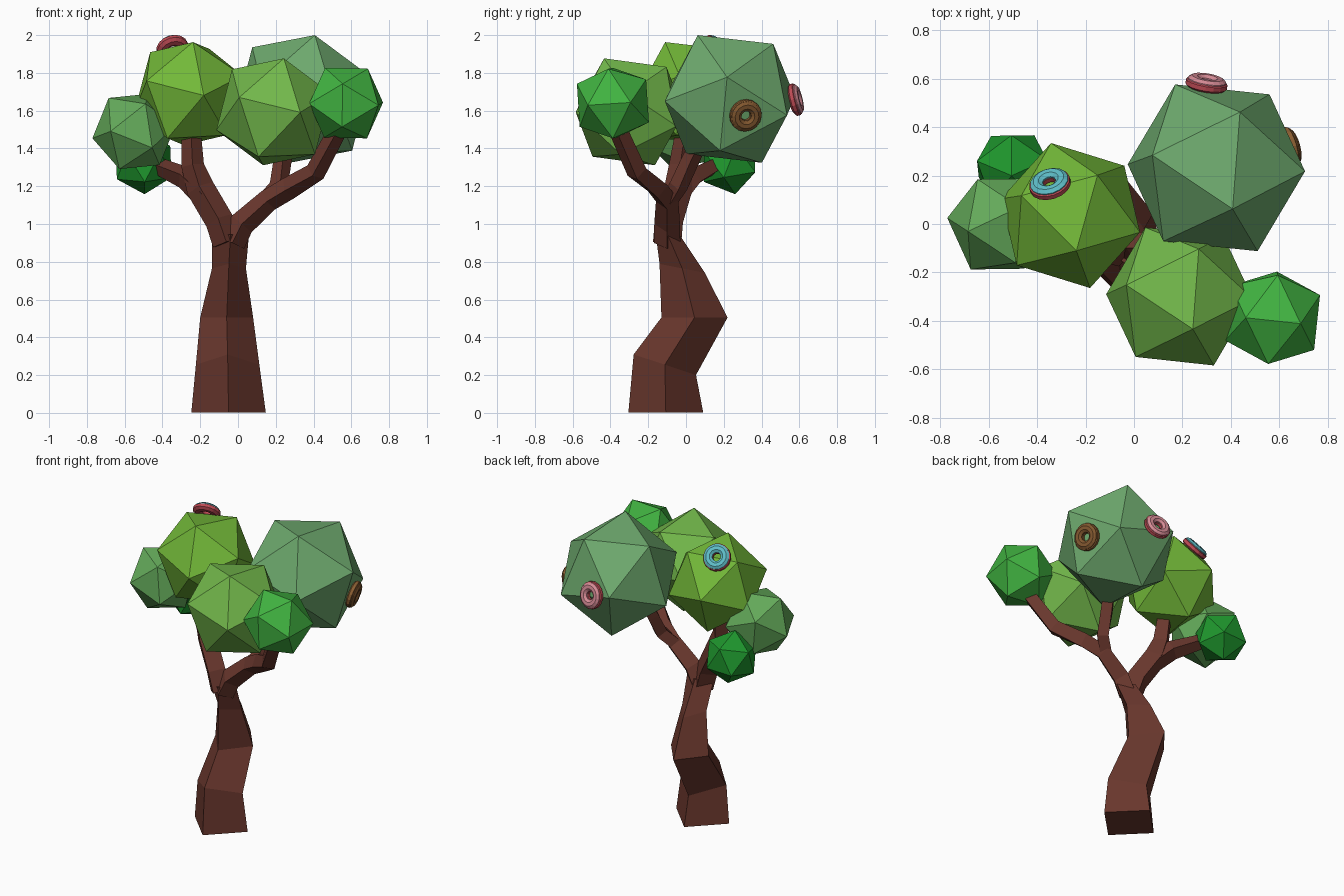
import bpy, bmesh, math
from mathutils import Vector, Matrix

if "Cube" in bpy.data.objects:
    bpy.data.objects.remove(bpy.data.objects["Cube"])


def material(name, rgb):
    m = bpy.data.materials.new(name)
    m.diffuse_color = (*rgb, 1)
    m.use_nodes = True
    m.node_tree.nodes["Principled BSDF"].inputs["Base Color"].default_value = m.diffuse_color
    return m


def finish(name, bm, mat):
    bmesh.ops.recalc_face_normals(bm, faces=bm.faces)
    me = bpy.data.meshes.new(name)
    bm.to_mesh(me)
    bm.free()
    ob = bpy.data.objects.new(name, me)
    me.materials.append(mat)
    bpy.context.collection.objects.link(ob)
    return ob


def loft(name, rings, mat):
    """Skin four-cornered rings into a closed limb."""
    bm = bmesh.new()
    rows = [[bm.verts.new(p) for p in r] for r in rings]
    for a, b in zip(rows, rows[1:]):
        for i in range(4):
            j = (i + 1) % 4
            bm.faces.new((a[i], a[j], b[j], b[i]))
    bm.faces.new(rows[0])
    bm.faces.new(rows[-1])
    return finish(name, bm, mat)


def branch(name, path, mat):
    """Square limb along points (x, y, z, radius)."""
    pts = [Vector(p[:3]) for p in path]
    rings = []
    for i, p in enumerate(pts):
        t = (pts[min(i + 1, len(pts) - 1)] - pts[max(i - 1, 0)]).normalized()
        u = t.cross(Vector((0, 1, 0))).normalized()
        v = u.cross(t)
        r = path[i][3]
        rings.append([p + u * r, p + v * r, p - u * r, p - v * r])
    return loft(name, rings, mat)


def frame(p, q):
    x = Vector(p).normalized()
    z = x.cross(Vector(q)).normalized()
    return Matrix((x, z.cross(x), z)).transposed()


def leaf_ball(name, centre, r, p, q, rgb):
    """Icosahedron turned so two adjacent corners point along p and q."""
    bm = bmesh.new()
    bmesh.ops.create_icosphere(bm, subdivisions=1, radius=r)
    bm.verts.ensure_lookup_table()
    a = bm.verts[0]
    b = a.link_edges[0].other_vert(a)
    rot = frame(p, q) @ frame(a.co, b.co).transposed()
    bmesh.ops.transform(bm, matrix=rot.to_4x4(), verts=bm.verts)
    bm.normal_update()
    normals = [f.normal.copy() for f in bm.faces]
    bmesh.ops.translate(bm, vec=centre, verts=bm.verts)
    finish(name, bm, material(name, rgb))
    return Vector(centre), r, normals


def torus(name, mat, major, minor, squash, lift, xf):
    bm = bmesh.new()
    n, k = 16, 8
    g = []
    for i in range(n):
        a = 2 * math.pi * i / n
        row = []
        for j in range(k):
            b = 2 * math.pi * (j + .5) / k
            d = major + minor * math.cos(b)
            row.append(bm.verts.new(xf @ Vector((d * math.cos(a), d * math.sin(a),
                                                 lift + squash * minor * math.sin(b)))))
        g.append(row)
    for i in range(n):
        for j in range(k):
            bm.faces.new((g[i][j], g[i - 1][j], g[i - 1][j - 1], g[i][j - 1]))
    finish(name, bm, mat)


def ring_cake(name, ball, pos, dough, icing):
    """Iced ring lying flat on the nearest face of a leaf ball."""
    c, r, normals = ball
    d = Vector(pos) - c
    nrm = max(normals, key=lambda n: n.dot(d))
    p = c + d + nrm * (r * .795 + .018 - d.dot(nrm))
    xf = Matrix.Translation(p) @ nrm.to_track_quat('Z', 'Y').to_matrix().to_4x4()
    torus(name + "_dough", dough, .056, .033, .75, 0, xf)
    torus(name + "_icing", icing, .054, .029, .75, .010, xf)


bark = material("bark", (.141, .038, .026))

# Crooked trunk: centre x, y, z, half width in x and y, slope along y
trunk = [(-.05, -.107, .003, .197, .198, 0),
         (-.055, -.112, .255, .168, .165, -.33),
         (-.06, .045, .505, .14, .175, 0),
         (-.048, -.02, .765, .09, .12, -.2),
         (-.04, -.098, .945, .098, .062, 0)]
loft("trunk", [[(x - a, y, z), (x, y - b, z - s * b), (x + a, y, z), (x, y + b, z + s * b)]
               for x, y, z, a, b, s in trunk], bark)

# Forked branches
limbs = {
    "left_branch": [(-.06, -.1, .9, .075), (-.1, -.09, 1.02, .075),
                    (-.2, -.04, 1.19, .075), (-.24, -.03, 1.31, .06), (-.25, 0, 1.52, .05)],
    "left_side_branch": [(-.17, -.06, 1.14, .065), (-.28, .03, 1.245, .06), (-.43, .16, 1.31, .045)],
    "right_branch": [(-.03, -.1, .9, .07), (.02, -.1, 1.0, .068), (.16, -.1, 1.125, .06),
                     (.27, -.15, 1.19, .06), (.41, -.26, 1.275, .055), (.54, -.37, 1.52, .05)],
    "right_back_branch": [(.14, -.1, 1.11, .05), (.215, -.04, 1.2, .05),
                          (.235, .02, 1.33, .048), (.27, .1, 1.5, .045)],
}
for name, path in limbs.items():
    branch(name, path, bark)

# Foliage
top = leaf_ball("leaves_top_left", (-.262, .035, 1.69), .31,
                (.024, -.145, .272), (.08, -.297, -.008), (.17, .48, .04))
big = leaf_ball("leaves_back_right", (.34, .232, 1.662), .384,
                (.067, -.17, .338), (.097, .23, .29), (.156, .402, .156))
leaf_ball("leaves_front", (.188, -.299, 1.594), .318,
          (.055, -.135, .284), (.143, -.287, -.01), (.17, .48, .07))
leaf_ball("leaves_right", (.572, -.387, 1.64), .217,
          (-.11, 0, .185), (-.19, -.09, 0), (.053, .456, .053))
leaf_ball("leaves_left", (-.55, 0, 1.49), .225,
          (-.22, .025, -.036), (-.13, -.186, 0), (.127, .402, .102))
leaf_ball("leaves_low_back", (-.5, .23, 1.325), .17,
          (.005, .03, -.165), (-.15, -.04, -.08), (.013, .305, .026))

# Iced rings resting on the foliage
red = material("red_dough", (.515, .07, .09))
pink = material("pink_icing", (.68, .26, .305))
blue = material("blue_icing", (.114, .515, .578))
brown = material("brown_dough", (.262, .114, .032))
choc = material("brown_icing", (.22, .095, .028))
ring_cake("blue_ring", top, (-.355, .19, 1.95), red, blue)
ring_cake("pink_ring", big, (.297, .565, 1.655), red, pink)
ring_cake("brown_ring", big, (.675, .325, 1.565), brown, choc)
